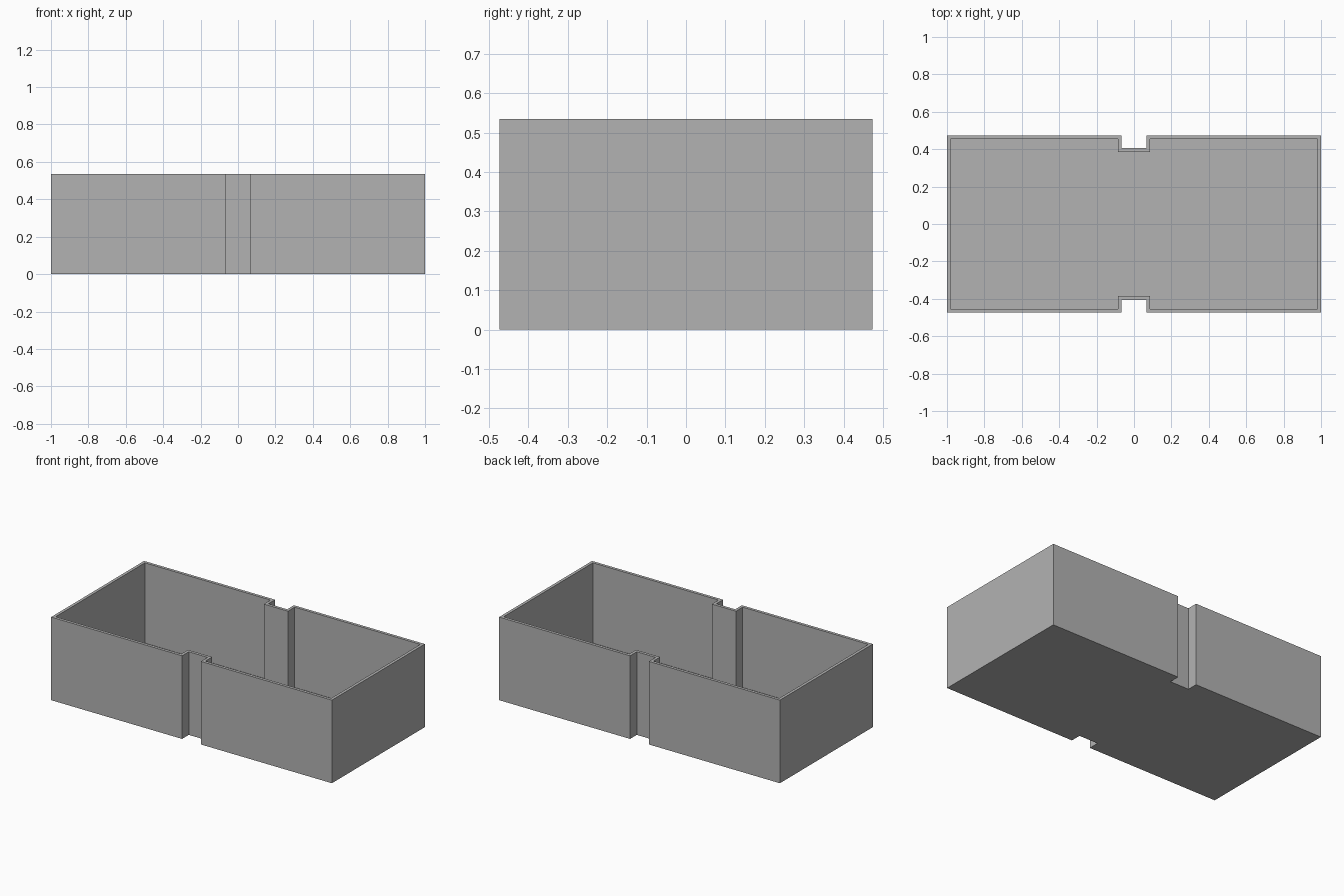
import bpy
import bmesh

if "Cube" in bpy.data.objects:
    bpy.data.objects.remove(bpy.data.objects["Cube"], do_unlink=True)

HALF_X, HALF_Y, HEIGHT = 1.0, 0.473, 0.535
NOTCH_HALF, NOTCH_Y = 0.067, 0.405
WALL = FLOOR = 0.019

grey = bpy.data.materials.new("plain_grey")
grey.use_nodes = True
colour = (0.45, 0.45, 0.45, 1)
grey.diffuse_color = colour
grey.node_tree.nodes["Principled BSDF"].inputs["Base Color"].default_value = colour


def outline(t):
    """Notched rectangle moved inward by t, counter-clockwise."""
    x, y = HALF_X - t, HALF_Y - t
    nx, ny = NOTCH_HALF + t, NOTCH_Y - t
    back = [(x, y), (nx, y), (nx, ny), (-nx, ny), (-nx, y), (-x, y)]
    return back + [(-px, -py) for px, py in back]


def bridge(bm, a, b):
    for i in range(len(a)):
        j = (i + 1) % len(a)
        bm.faces.new((a[i], a[j], b[j], b[i]))


# Open tray: outer wall, rim, inner wall, floor and underside
bm = bmesh.new()
levels = [(0, 0), (0, HEIGHT), (WALL, HEIGHT), (WALL, FLOOR)]
rings = [[bm.verts.new((x, y, z)) for x, y in outline(t)] for t, z in levels]
for lower, upper in zip(rings, rings[1:]):
    bridge(bm, lower, upper)
bm.faces.new(rings[0][::-1])
bm.faces.new(rings[-1])
bmesh.ops.recalc_face_normals(bm, faces=bm.faces)

mesh = bpy.data.meshes.new("notched_tray")
bm.to_mesh(mesh)
bm.free()
mesh.materials.append(grey)
tray = bpy.data.objects.new("notched_tray", mesh)
bpy.context.collection.objects.link(tray)
